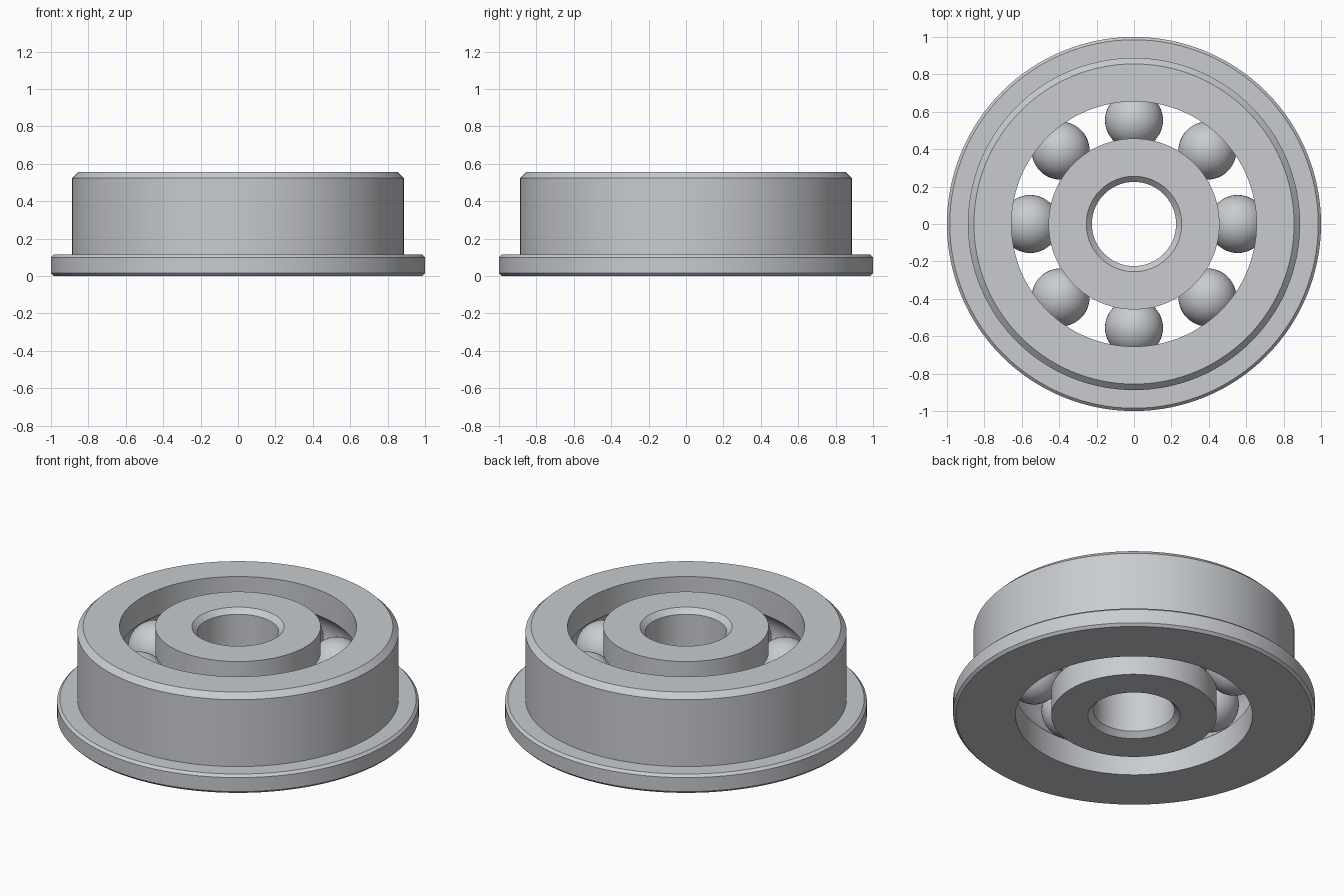
import bpy
import bmesh
import math

cube = bpy.data.objects.get("Cube")
if cube:
    bpy.data.objects.remove(cube, do_unlink=True)

HEIGHT = 0.555
MID = HEIGHT / 2
PITCH = 0.555          # radius of the ball circle
BALL = 0.155
BALLS = 8
SEGMENTS = 128

steel = bpy.data.materials.new("steel_grey")
steel.use_nodes = True
colour = (0.58, 0.60, 0.63, 1)
steel.diffuse_color = colour
steel.node_tree.nodes["Principled BSDF"].inputs["Base Color"].default_value = colour


def finish(name, bm):
    mesh = bpy.data.meshes.new(name)
    bm.to_mesh(mesh)
    bm.free()
    mesh.materials.append(steel)
    obj = bpy.data.objects.new(name, mesh)
    bpy.context.collection.objects.link(obj)
    bpy.ops.object.select_all(action='DESELECT')
    obj.select_set(True)
    bpy.context.view_layer.objects.active = obj
    bpy.ops.object.shade_smooth_by_angle(angle=math.radians(30))
    return obj


def lathe(name, profile):
    """Turn a closed (radius, height) profile around the z axis."""
    bm = bmesh.new()
    verts = [bm.verts.new((r, 0, z)) for r, z in profile]
    edges = [bm.edges.new((v, verts[i - 1])) for i, v in enumerate(verts)]
    bmesh.ops.spin(bm, geom=verts + edges, cent=(0, 0, 0), axis=(0, 0, 1),
                   angle=math.tau, steps=SEGMENTS)
    bmesh.ops.remove_doubles(bm, verts=bm.verts, dist=0.0002)
    bmesh.ops.recalc_face_normals(bm, faces=bm.faces)
    return finish(name, bm)


def groove(wall_radius, steps=14):
    """Ball track cut into a wall, listed from bottom to top."""
    offset = wall_radius - PITCH
    radius = BALL + 0.002
    half = math.acos(abs(offset) / radius)
    side = math.copysign(1, offset)
    angles = [half * (2 * i / steps - 1) for i in range(steps + 1)]
    return [(PITCH + side * radius * math.cos(a), MID + radius * math.sin(a))
            for a in angles]


# Outer ring with flange, chamfered rims and ball track
OUTER_WALL = 0.655
lathe("outer_ring", [
    (OUTER_WALL, 0), (0.985, 0), (1.0, 0.015), (1.0, 0.1), (0.985, 0.115),
    (0.888, 0.115), (0.888, HEIGHT - 0.032), (0.856, HEIGHT),
    (OUTER_WALL, HEIGHT)] + groove(OUTER_WALL)[::-1])

# Inner ring with chamfered bore and ball track
INNER_WALL = 0.457
BORE, CHAMFER = 0.225, 0.03
lathe("inner_ring", [(BORE + CHAMFER, 0), (INNER_WALL, 0)] + groove(INNER_WALL) + [
    (INNER_WALL, HEIGHT), (BORE + CHAMFER, HEIGHT),
    (BORE, HEIGHT - CHAMFER), (BORE, CHAMFER)])

# Balls spaced evenly between the rings
for i in range(BALLS):
    bm = bmesh.new()
    bmesh.ops.create_uvsphere(bm, u_segments=48, v_segments=24, radius=BALL)
    ball = finish(f"ball_{i + 1}", bm)
    a = math.tau * i / BALLS
    ball.location = (PITCH * math.cos(a), PITCH * math.sin(a), MID)
